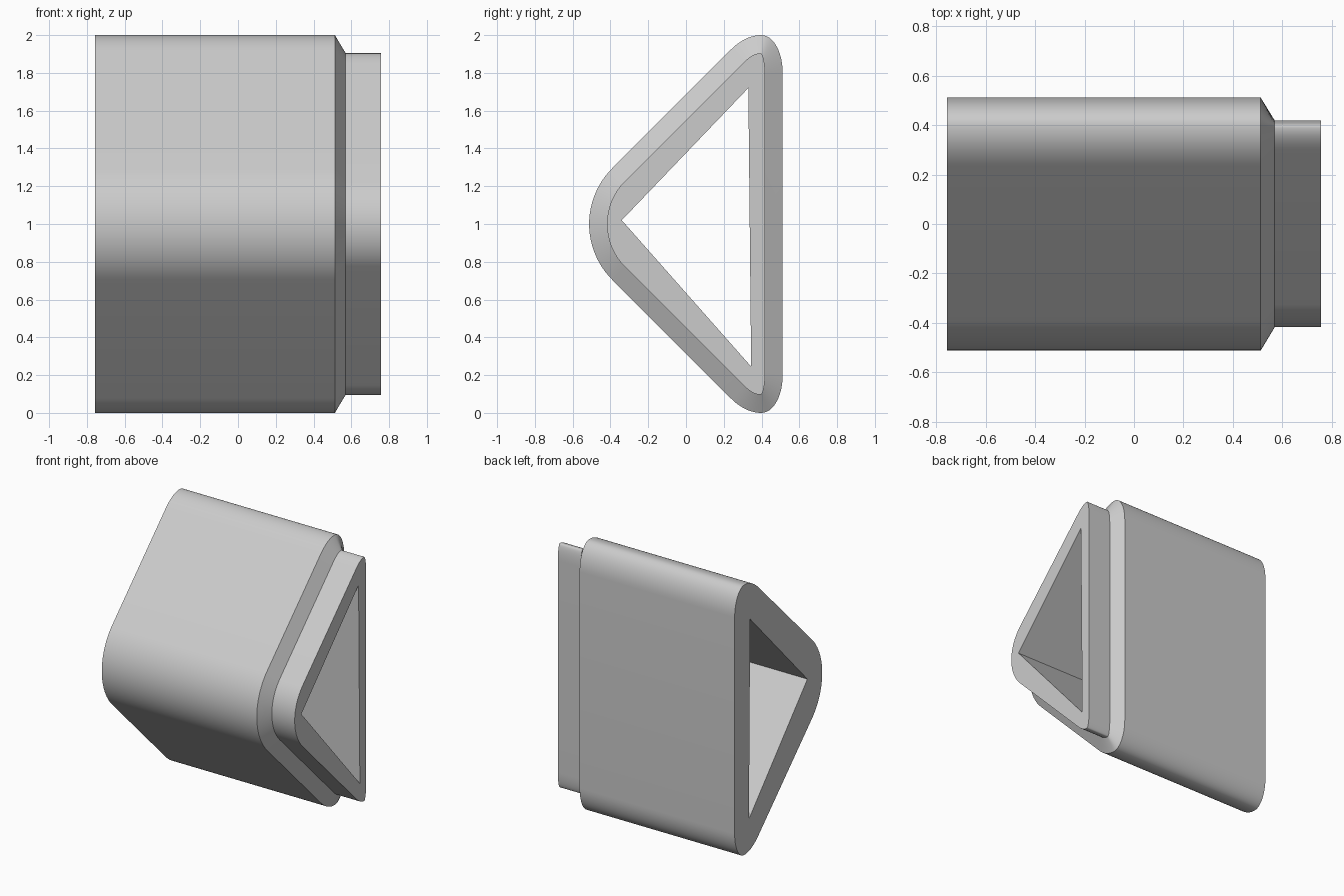
import bpy
import bmesh
import math
from mathutils import Vector
from mathutils.geometry import interpolate_bezier

cube = bpy.data.objects.get("Cube")
if cube:
    bpy.data.objects.remove(cube, do_unlink=True)

STEPS = 13
MID = 1.0  # height of the horizontal symmetry plane


def bezier(*points):
    return interpolate_bezier(*[Vector(p) for p in points], STEPS)


def rounded_triangle(nose, radius, slope_end, crown, back, back_top):
    """Closed (y, z) outline: round nose, 45 degree sides, narrow rounded corners."""
    k = 0.5523
    centre = nose + radius
    upper = [Vector((centre - radius * math.cos(a), MID + radius * math.sin(a)))
             for a in [math.pi / 4 * i / (STEPS - 1) for i in range(STEPS)]]
    tangent = upper[-1]
    run = slope_end - tangent.x
    start = Vector((slope_end, tangent.y + run))
    cy, cz = crown
    # side running into the crown of the corner
    bend = Vector((start.x + cz - start.y, cz))
    upper += bezier(start, start.lerp(bend, 2 / 3), Vector(crown).lerp(bend, 2 / 3), crown)
    # crown running down into the flat back
    upper += bezier(crown, (cy + k * (back - cy), cz),
                    (back, back_top + k * (cz - back_top)), (back, back_top))[1:]
    lower = [Vector((p.x, 2 * MID - p.y)) for p in reversed(upper[1:])]
    return upper + lower


body = rounded_triangle(-0.513, 0.417, 0.235, (0.40, 2.0), 0.512, 1.80)
collar = rounded_triangle(-0.418, 0.32, 0.30, (0.395, 1.904), 0.419, 1.78)
hole = [Vector(p) for p in ((-0.34, 1.02), (0.33, 1.72), (0.345, 0.245))]

bm = bmesh.new()


def ring(x, outline):
    verts = [bm.verts.new((x, p.x, p.y)) for p in outline]
    return verts


def ring_edges(verts):
    return [bm.edges.get(pair) or bm.edges.new(pair)
            for pair in zip(verts, verts[1:] + verts[:1])]


def skin(a, b):
    n = len(a)
    for i in range(n):
        j = (i + 1) % n
        bm.faces.new((a[i], a[j], b[j], b[i]))


# Body, chamfer and collar walls
END = 0.757
outer = [ring(-END, body), ring(0.513, body), ring(0.57, collar), ring(END, collar)]
for a, b in zip(outer, outer[1:]):
    skin(a, b)

# Triangular passage through the full length
bore = [ring(-END, hole), ring(END, hole)]
skin(bore[1], bore[0])

# End faces between the outline and the passage
for rim, inner, side in ((outer[0], bore[0], -1), (outer[-1], bore[1], 1)):
    bmesh.ops.triangle_fill(bm, edges=ring_edges(rim) + ring_edges(inner),
                            use_beauty=True, normal=(side, 0, 0))
bmesh.ops.recalc_face_normals(bm, faces=bm.faces)

mesh = bpy.data.meshes.new("triangular_sleeve")
bm.to_mesh(mesh)
bm.free()
sleeve = bpy.data.objects.new("triangular_sleeve", mesh)
bpy.context.collection.objects.link(sleeve)

# Plain grey finish
grey = bpy.data.materials.new("light_grey")
grey.use_nodes = True
colour = (0.6, 0.6, 0.6, 1)
grey.diffuse_color = colour
grey.node_tree.nodes["Principled BSDF"].inputs["Base Color"].default_value = colour
mesh.materials.append(grey)

bpy.ops.object.select_all(action="DESELECT")
sleeve.select_set(True)
bpy.context.view_layer.objects.active = sleeve
bpy.ops.object.shade_smooth_by_angle(angle=math.radians(30))
